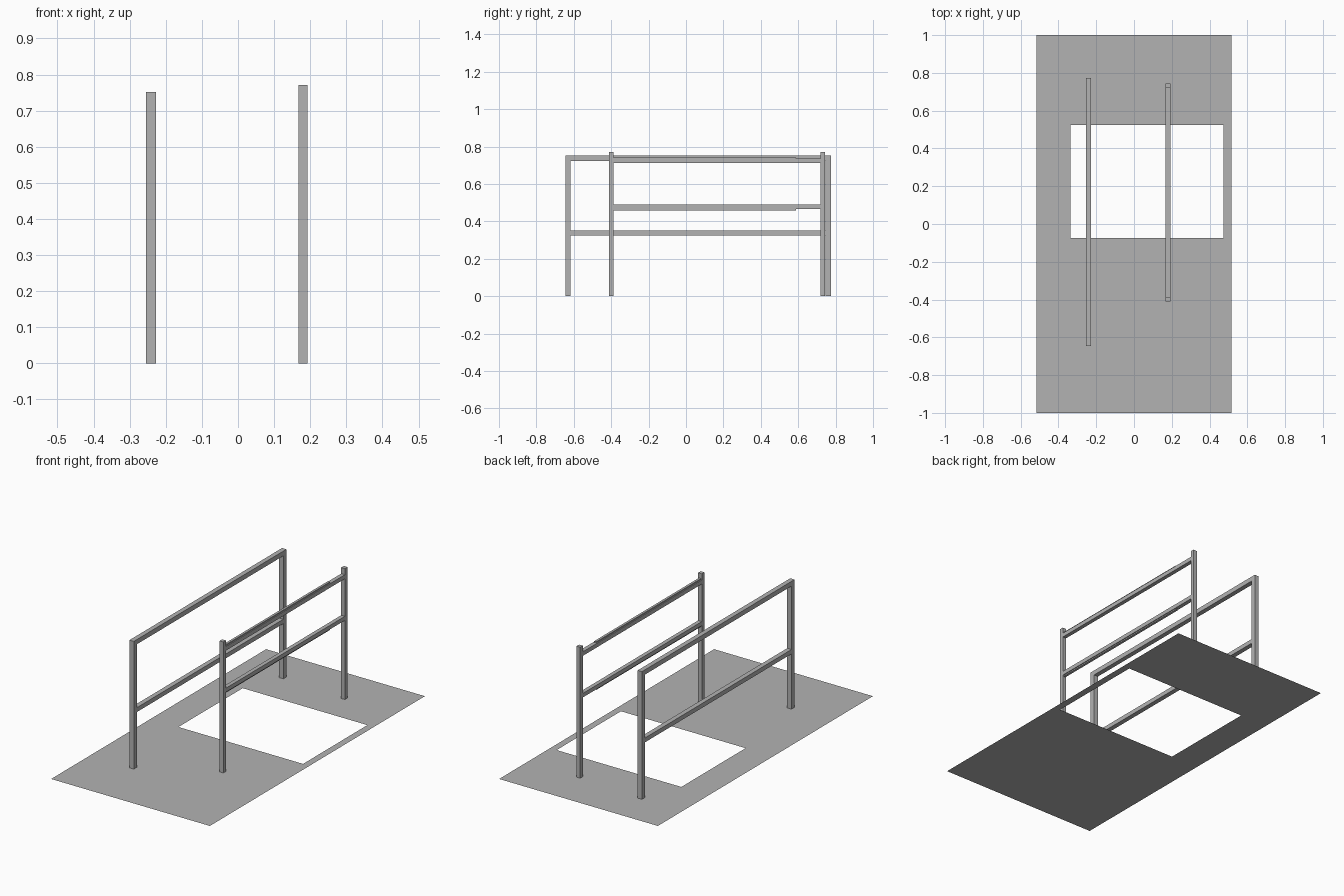
import bpy

if "Cube" in bpy.data.objects:
    bpy.data.objects.remove(bpy.data.objects["Cube"], do_unlink=True)

grey = bpy.data.materials.new("plain_grey")
grey.use_nodes = True
grey.diffuse_color = (0.45, 0.45, 0.45, 1)
grey.node_tree.nodes["Principled BSDF"].inputs["Base Color"].default_value = (0.45, 0.45, 0.45, 1)


def add_mesh(name, verts, faces):
    mesh = bpy.data.meshes.new(name)
    mesh.from_pydata(verts, [], faces)
    mesh.materials.append(grey)
    obj = bpy.data.objects.new(name, mesh)
    bpy.context.collection.objects.link(obj)
    return obj


def box(name, xs, ys, zs):
    verts = [(x, y, z) for x in xs for y in ys for z in zs]
    faces = [(0, 1, 3, 2), (4, 6, 7, 5), (0, 4, 5, 1),
             (2, 3, 7, 6), (0, 2, 6, 4), (1, 5, 7, 3)]
    return add_mesh(name, verts, faces)


def railing(name, x, width, y_front, y_back, height, rails):
    """Two square posts with horizontal rails between them."""
    xs = (x - width / 2, x + width / 2)
    box(name + "_front_post", xs, (y_front, y_front + width), (0, height))
    box(name + "_back_post", xs, (y_back - width, y_back), (0, height))
    for label, bottom, top in rails:
        box(f"{name}_{label}_rail", xs, (y_front + width, y_back - width), (bottom, top))


# Thin floor sheet with a rectangular opening
def rectangle(x0, x1, y0, y1):
    return [(x0, y0, 0), (x1, y0, 0), (x1, y1, 0), (x0, y1, 0)]


outer = rectangle(-0.517, 0.517, -1, 1)
opening = rectangle(-0.337, 0.475, -0.073, 0.525)
add_mesh("floor_sheet", outer + opening,
         [(i, (i + 1) % 4, (i + 1) % 4 + 4, i + 4) for i in range(4)])

# Right railing, with its top rail flush with the posts
railing("right_railing", -0.241, 0.028, -0.645, 0.774, 0.752,
        [("upper", 0.724, 0.752), ("lower", 0.325, 0.351)])

# Left railing, with posts rising above the top rail
railing("left_railing", 0.18, 0.024, -0.411, 0.744, 0.771,
        [("upper", 0.711, 0.735), ("lower", 0.466, 0.49)])

# Narrow strips along the left rails
for label, bottom, top in (("upper", 0.735, 0.742), ("lower", 0.459, 0.466)):
    box(f"left_{label}_strip", (0.173, 0.187), (-0.387, 0.587), (bottom, top))
